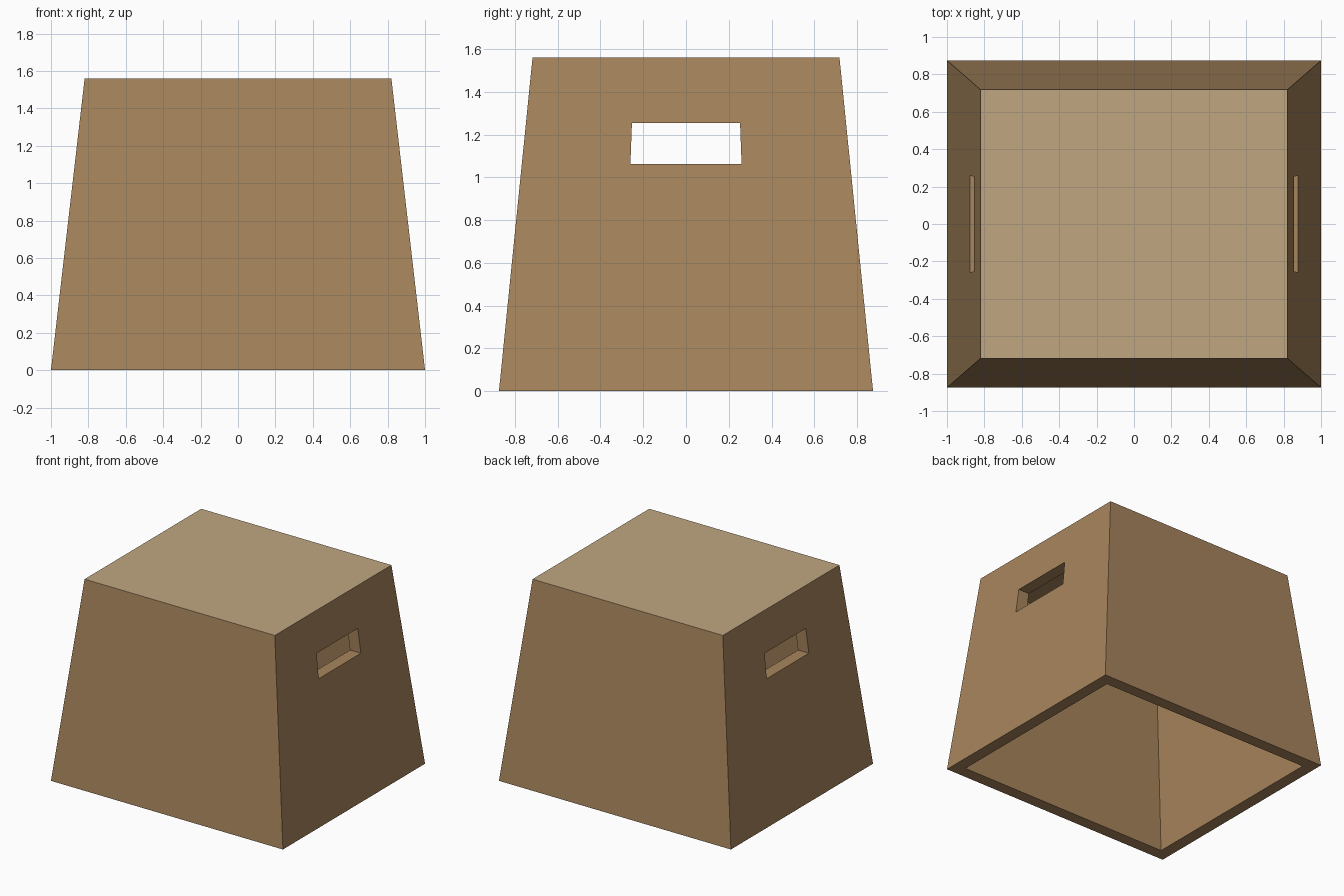
import bpy, bmesh

if "Cube" in bpy.data.objects:
    bpy.data.objects.remove(bpy.data.objects["Cube"])

H = 1.56                      # height
BX, BY = 1.0, 0.875           # half size at the floor
TX, TY = 0.82, 0.718          # half size at the top
WALL = 0.093                  # panel thickness


def material(name, rgb):
    m = bpy.data.materials.new(name)
    m.diffuse_color = (*rgb, 1)
    m.use_nodes = True
    m.node_tree.nodes["Principled BSDF"].inputs["Base Color"].default_value = m.diffuse_color
    return m


wood = material("wood", (0.39, 0.235, 0.108))
light_wood = material("light_wood", (0.53, 0.39, 0.22))


def half_size(z, inset=0.0):
    """Half width and depth of the tapering body at height z."""
    t = z / H
    return BX + (TX - BX) * t - inset, BY + (TY - BY) * t - inset


def frustum(name, z0, size0, z1, size1):
    """Four-sided tapering block between two heights."""
    bm = bmesh.new()
    bmesh.ops.create_cube(bm, size=2)
    for v in bm.verts:
        z, (sx, sy) = (z1, size1) if v.co.z > 0 else (z0, size0)
        v.co = (v.co.x * sx, v.co.y * sy, z)
    bm.normal_update()
    mesh = bpy.data.meshes.new(name)
    bm.to_mesh(mesh)
    bm.free()
    obj = bpy.data.objects.new(name, mesh)
    bpy.context.collection.objects.link(obj)
    mesh.materials.append(wood)
    return obj


def cut(target, cutter):
    cutter.hide_render = True
    cutter.hide_viewport = True
    cutter.display_type = 'WIRE'
    mod = target.modifiers.new(cutter.name, 'BOOLEAN')
    mod.operation = 'DIFFERENCE'
    mod.solver = 'EXACT'
    mod.object = cutter


# Tapered box body with a lighter top panel
box = frustum("stool_box", 0, half_size(0), H, half_size(H))
box.data.materials.append(light_wood)
for p in box.data.polygons:
    if p.normal.z > 0.9:
        p.material_index = 1

# Hollow inside, open at the bottom
ceiling = H - WALL
cut(box, frustum("hollow_cutter", -0.1, half_size(-0.1, WALL),
                 ceiling, half_size(ceiling, WALL)))

# Hand holes through both side panels
cut(box, frustum("hand_hole_cutter", 1.063, (1.3, 0.26), 1.253, (1.3, 0.253)))
